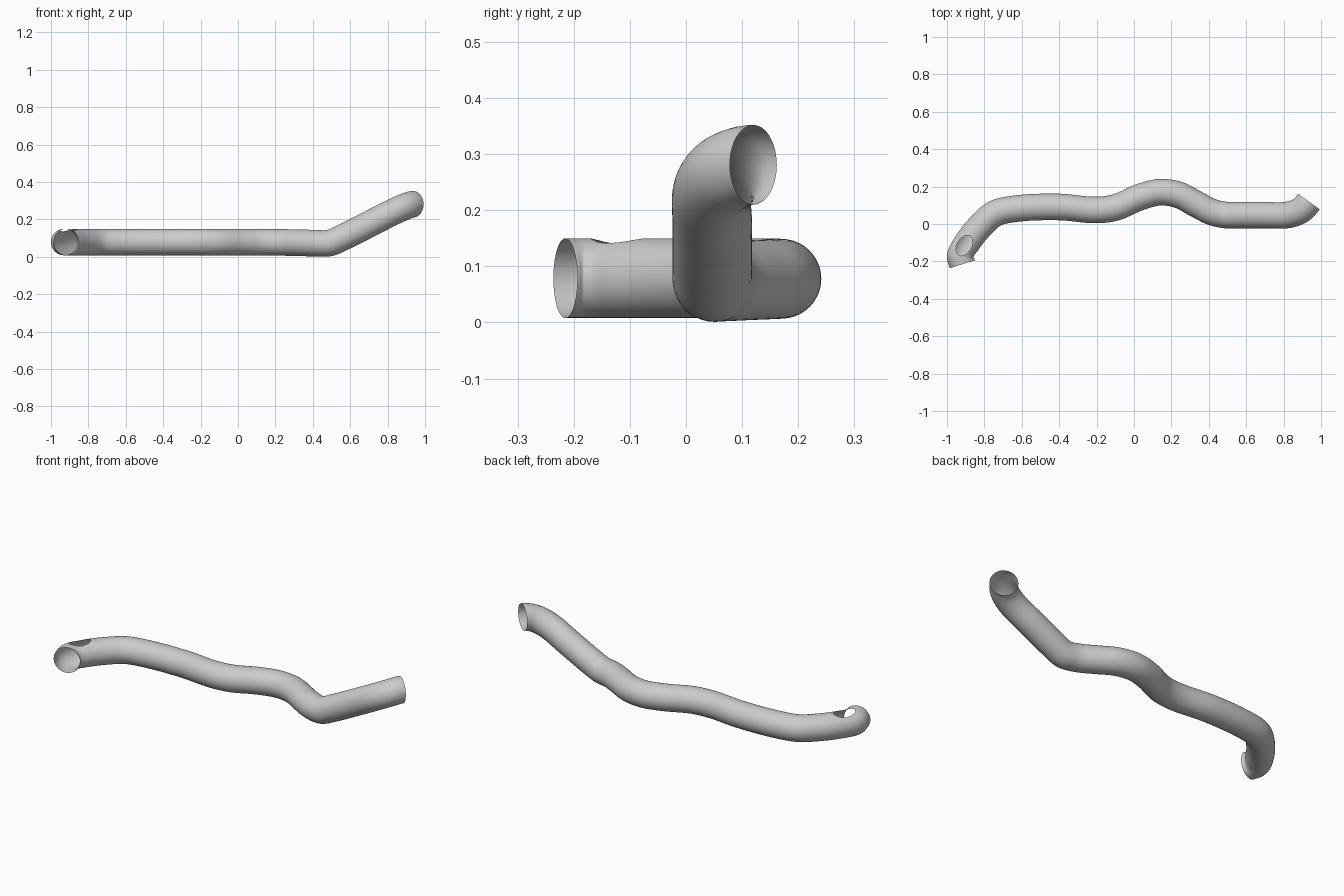
import bpy, bmesh, math
from mathutils import Vector

if "Cube" in bpy.data.objects:
    bpy.data.objects.remove(bpy.data.objects["Cube"])

R, SIDES, STEPS = 0.071, 40, 6

# Centre line of the bent pipe
path = [Vector(p) for p in (
    (-0.917, -0.215, 0.079), (-0.929, -0.175, 0.079), (-0.89, -0.098, 0.079),
    (-0.82, -0.01, 0.079), (-0.745, 0.055, 0.079), (-0.66, 0.078, 0.079),
    (-0.4, 0.091, 0.079), (-0.2, 0.075, 0.079), (-0.1, 0.088, 0.079),
    (0.03, 0.143, 0.079), (0.14, 0.17, 0.078), (0.24, 0.155, 0.077),
    (0.33, 0.108, 0.075), (0.42, 0.063, 0.073), (0.49, 0.048, 0.074),
    (0.56, 0.047, 0.104), (0.7, 0.047, 0.174), (0.83, 0.05, 0.24),
    (0.895, 0.076, 0.269), (0.935, 0.12, 0.281))]
START_T = Vector((-0.3, 0.95, 0)).normalized()
END_T = Vector((0.59, 0.81, 0.0)).normalized()


def tangent(i):
    """Knot direction: mean of the two neighbouring segments, fixed at the ends."""
    if i == 0:
        return START_T
    if i == len(path) - 1:
        return END_T
    return ((path[i] - path[i - 1]).normalized()
            + (path[i + 1] - path[i]).normalized()).normalized()


def samples():
    """Hermite interpolation along the centre line."""
    for i in range(len(path) - 1):
        a, b = path[i], path[i + 1]
        d = (b - a).length
        ta, tb = tangent(i), tangent(i + 1)
        for k in range(STEPS):
            u = k / STEPS
            p = (a * (2*u**3 - 3*u**2 + 1) + b * (3*u**2 - 2*u**3)
                 + ta * d * (u**3 - 2*u**2 + u) + tb * d * (u**3 - u**2))
            yield p, ta.lerp(tb, u).normalized()
    yield path[-1], END_T


# Open-ended tube swept along the centre line
bm = bmesh.new()
rings = []
for p, t in samples():
    side = t.cross(Vector((0, 0, 1))).normalized()
    up = side.cross(t)
    rings.append([bm.verts.new(p + R * (math.cos(a) * side + math.sin(a) * up))
                  for a in (2 * math.pi * j / SIDES for j in range(SIDES))])
for r0, r1 in zip(rings, rings[1:]):
    for j in range(SIDES):
        k = (j + 1) % SIDES
        bm.faces.new((r0[j], r0[k], r1[k], r1[j]))
bmesh.ops.recalc_face_normals(bm, faces=bm.faces)

# Oval hole in the top near the left end
centre = Vector((-0.907, -0.115, 0))
along = Vector((0.5, 0.866, 0))
across = Vector((0.866, -0.5, 0))
N = 20
oval = [centre + along * 0.06 * math.cos(a) + across * 0.038 * math.sin(a)
        for a in (2 * math.pi * i / N for i in range(N))]
planes = []
for i in range(N):
    a, b = oval[i], oval[(i + 1) % N]
    n = (b - a).cross(Vector((0, 0, 1))).normalized()
    if n.dot(a - centre) < 0:
        n.negate()
    planes.append((a, n))


def near_hole(f):
    c = f.calc_center_median()
    return c.z > 0.085 and (c.xy - centre.xy).length < 0.09


for co, n in planes:
    faces = [f for f in bm.faces if near_hole(f)]
    edges = {e for f in faces for e in f.edges}
    verts = {v for f in faces for v in f.verts}
    bmesh.ops.bisect_plane(bm, geom=list(verts) + list(edges) + faces,
                           dist=1e-6, plane_co=co, plane_no=n)
inside = [f for f in bm.faces if near_hole(f) and
          all((f.calc_center_median() - co).dot(n) < 0 for co, n in planes)]
bmesh.ops.delete(bm, geom=inside, context='FACES')

for f in bm.faces:
    f.smooth = True
mesh = bpy.data.meshes.new("bent_pipe")
bm.to_mesh(mesh)
bm.free()
pipe = bpy.data.objects.new("bent_pipe", mesh)
bpy.context.collection.objects.link(pipe)
